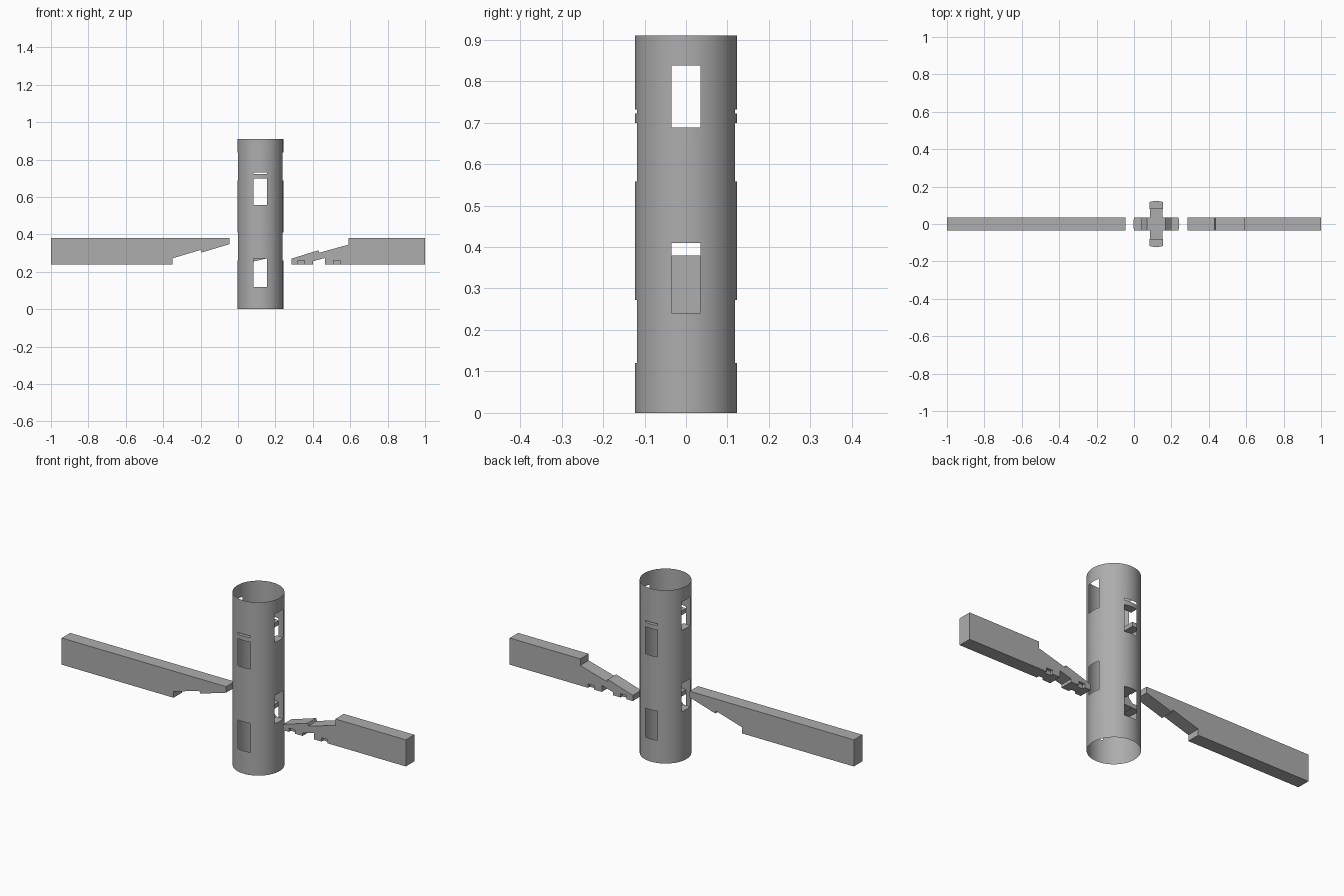
import bpy, bmesh, math

if "Cube" in bpy.data.objects:
    bpy.data.objects.remove(bpy.data.objects["Cube"])

grey = bpy.data.materials.new("plain_grey")
grey.use_nodes = True
GREY = (0.42, 0.42, 0.42, 1)
grey.diffuse_color = GREY
grey.node_tree.nodes["Principled BSDF"].inputs["Base Color"].default_value = GREY

CX, R, HEIGHT, HALF = 0.119, 0.123, 0.91, 0.035


def finish(bm, name):
    mesh = bpy.data.meshes.new(name)
    bm.to_mesh(mesh)
    bm.free()
    mesh.materials.append(grey)
    obj = bpy.data.objects.new(name, mesh)
    bpy.context.collection.objects.link(obj)
    return obj


def extrude_profile(name, points, y0=-HALF, y1=HALF):
    """Extrude an x-z outline along y."""
    bm = bmesh.new()
    face = bm.faces.new([bm.verts.new((x, y0, z)) for x, z in points])
    moved = bmesh.ops.extrude_face_region(bm, geom=[face])["geom"]
    bmesh.ops.translate(bm, vec=(0, y1 - y0, 0),
                        verts=[v for v in moved if isinstance(v, bmesh.types.BMVert)])
    bmesh.ops.recalc_face_normals(bm, faces=bm.faces)
    return finish(bm, name)


# Open thin tube with two windows on each of its four sides
def build_tube():
    half_angle = math.asin(HALF / R)
    columns = []  # start angle and window side (None between windows)
    for side in range(4):
        middle = side * math.pi / 2
        for i in range(6):
            columns.append((middle + half_angle * (i / 3 - 1), side))
        gap = math.pi / 2 - 2 * half_angle
        for i in range(10):
            columns.append((middle + half_angle + gap * i / 10, None))
    side_windows = [(0.238, 0.41), (0.665, 0.838)]
    front_windows = [(0.12, 0.295), (0.558, 0.732)]
    levels = sorted([0, HEIGHT] + [z for w in side_windows + front_windows for z in w])
    bm = bmesh.new()
    rings = [[bm.verts.new((CX + R * math.cos(a), R * math.sin(a), z)) for a, _ in columns]
             for z in levels]
    count = len(columns)
    for k in range(len(levels) - 1):
        mid = (levels[k] + levels[k + 1]) / 2
        for i, (_, side) in enumerate(columns):
            if side is not None:
                windows = front_windows if side % 2 else side_windows
                if any(a < mid < b for a, b in windows):
                    continue
            j = (i + 1) % count
            bm.faces.new((rings[k][i], rings[k][j], rings[k + 1][j], rings[k + 1][i]))
    bmesh.ops.delete(bm, geom=[v for v in bm.verts if not v.link_faces], context='VERTS')
    tube = finish(bm, "tube")
    for p in tube.data.polygons:
        p.use_smooth = True


build_tube()

# Small ledges at the window edges, with outer faces following the tube
def ledge(name, side, z0, z1):
    outline = [(0.08, -HALF), (0.08, HALF)]
    for i in range(7):
        y = HALF * (1 - i / 3)
        outline.append((math.sqrt(R * R - y * y), y))
    bm = bmesh.new()
    c, s = [(1, 0), (0, 1), (-1, 0), (0, -1)][side]
    face = bm.faces.new([bm.verts.new((CX + x * c - y * s, x * s + y * c, z0))
                         for x, y in outline])
    moved = bmesh.ops.extrude_face_region(bm, geom=[face])["geom"]
    bmesh.ops.translate(bm, vec=(0, 0, z1 - z0),
                        verts=[v for v in moved if isinstance(v, bmesh.types.BMVert)])
    bmesh.ops.recalc_face_normals(bm, faces=bm.faces)
    finish(bm, name)


for side, label in enumerate(["left", "back", "right", "front"]):
    for row, base in (("lower", 0.238), ("upper", 0.665)):
        bottom = base + (0.034 if side % 2 else 0)
        ledge(f"{row}_{label}_ledge", side, bottom, bottom + 0.023)

# Crossed joint inside the lower part of the tube
extrude_profile("inner_cross_beam", [
    (CX - 0.08, 0.24), (CX - HALF, 0.24), (CX - HALF, 0.255), (CX + HALF, 0.272),
    (CX + HALF, 0.24), (CX + 0.08, 0.24), (CX + 0.08, 0.262), (CX + 0.05, 0.293),
    (CX - 0.05, 0.293), (CX - 0.08, 0.262)])
extrude_profile("inner_depth_beam", [
    (CX - 0.033, 0.274), (CX + 0.033, 0.274), (CX + 0.033, 0.294), (CX - 0.033, 0.294)],
    -0.105, 0.105)

# Long arm with a stepped tongue cut from below
extrude_profile("right_arm", [
    (-1, 0.24), (-0.35, 0.24), (-0.35, 0.272), (-0.2, 0.317), (-0.195, 0.303),
    (-0.045, 0.348), (-0.045, 0.38), (-1, 0.38)])

# Short arm with a stepped tongue on top; its cheeks carry shallow sockets
upper = [(1, 0.24), (1, 0.38), (0.59, 0.38), (0.59, 0.345), (0.435, 0.302),
         (0.43, 0.315), (0.285, 0.27), (0.285, 0.24)]
notch = [(0.4, 0.24), (0.4, 0.256), (0.465, 0.274), (0.465, 0.24)]


def socket(x):
    return [(x, 0.24), (x, 0.26), (x + 0.035, 0.26), (x + 0.035, 0.24)]


extrude_profile("left_arm_core", upper + notch, -0.02, 0.02)
cheek = upper + socket(0.32) + notch + socket(0.51)
extrude_profile("left_arm_front_cheek", cheek, -HALF, -0.02)
extrude_profile("left_arm_back_cheek", cheek, 0.02, HALF)
